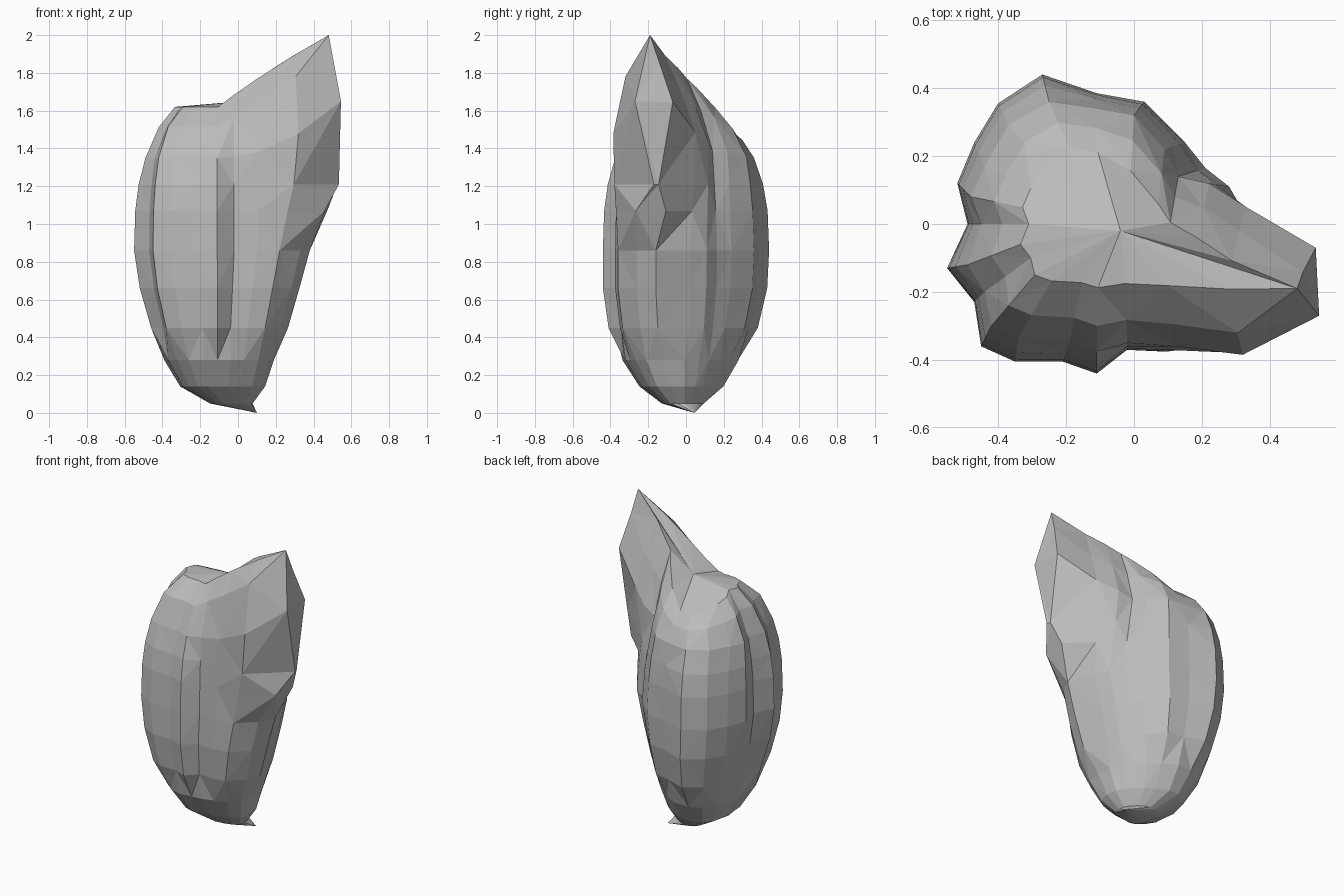
import bpy, bmesh

if "Cube" in bpy.data.objects:
    bpy.data.objects.remove(bpy.data.objects["Cube"])

# plan outlines, counter-clockwise from the spur edge
MID = [(0.33, -0.26), (0.38, -0.16), (0.32, 0.02), (0.28, 0.11), (0.21, 0.165),
       (0.15, 0.24), (0.03, 0.36), (-0.11, 0.385), (-0.27, 0.44), (-0.40, 0.355),
       (-0.47, 0.24), (-0.52, 0.12), (-0.49, 0.0), (-0.55, -0.13), (-0.47, -0.23),
       (-0.45, -0.36), (-0.35, -0.405), (-0.21, -0.405), (-0.11, -0.44), (-0.02, -0.37),
       (0.10, -0.375), (0.22, -0.36)]
UPPER = [(0.545, -0.27), (0.535, -0.07), (0.33, 0.05), (0.22, 0.12), (0.13, 0.14),
         (0.09, 0.22), (0.0, 0.32), (-0.11, 0.34), (-0.25, 0.36), (-0.37, 0.29),
         (-0.44, 0.17), (-0.48, 0.08), (-0.45, 0.0), (-0.49, -0.12), (-0.44, -0.20),
         (-0.42, -0.30), (-0.34, -0.335), (-0.19, -0.345), (-0.11, -0.375), (-0.02, -0.35),
         (0.12, -0.36), (0.32, -0.385)]
N = len(MID)
CX = -0.1  # plan centre

# lower rows: height, left, right, front, back
LOWER = [(0.14, -0.32, 0.165, -0.26, 0.22),
         (0.28, -0.41, 0.215, -0.355, 0.31),
         (0.45, -0.46, 0.265, -0.41, 0.38),
         (0.66, -0.52, 0.325, -0.44, 0.43)]


def lerp(a, b, t):
    return tuple(p + (q - p) * t for p, q in zip(a, b))


def spur(x, reach):
    """0 at the centre, 1 at the tip of the leaning spur."""
    return min(1.0, max(0.0, (x - CX) / reach))


def squeeze(i, row):
    """Mid outline fitted to a row's extents; grooves fade near the foot."""
    z, left, right, front, back = row
    fade = 0.7 if z < 0.3 else 0.0
    x, y = lerp(MID[i], lerp(MID[i - 1], MID[(i + 1) % N], 0.5), fade)
    px = CX + (x - CX) * ((right - CX) / 0.48 if x > CX else (left - CX) / -0.45)
    return (px, y * (back if y > 0 else -front) / 0.44, z)


def shoulder(i, z, t_left, t_right):
    """Blend between the two outlines, the spur side running ahead."""
    t = t_left + (t_right - t_left) * spur(UPPER[i][0], 0.64)
    x, y = lerp(MID[i], UPPER[i], t)
    if i < 2 and z > 1.1:  # lower corner of the spur's end facet
        y = -0.17 + 0.025 * i
    return (x, y, z)


def rim(i):
    x, y = UPPER[i]
    return (x, y, 1.35 + 0.3 * spur(x, 0.64) ** 2)


def crown(i):
    """Upper edge, gathered into the tip of the spur."""
    x, y = UPPER[i]
    u = spur(x, 0.635)
    px = CX + (x - CX) * (0.9 if x > CX else 0.6)
    py = y * (0.62 if y > 0 else 0.5)
    py += (-0.19 - py) * u ** (1.2 if y > 0 else 2)
    return (px, py, 1.62 + 0.38 * spur(px, 0.57) ** 0.9 - 0.5 * max(0, py))


def brow(i):
    """Row between rim and crown, bulging most at the front."""
    a, b = rim(i), crown(i)
    u = spur(a[0], 0.64)
    if i < 2:
        txy, tz = 0.6, 0.6
    elif a[1] < -0.25:
        txy, tz = 0.4 - 0.1 * u, 0.62 + 0.2 * u
    else:
        txy, tz = 0.45, 0.6 - 0.15 * u
    return lerp(a[:2], b[:2], txy) + (a[2] + (b[2] - a[2]) * tz,)


rows = [[squeeze(i, r) for i in range(N)] for r in LOWER]
rows.append([p + (0.86,) for p in MID])
rows.append([shoulder(i, 1.07, 0.1, 0.6) for i in range(N)])
rows.append([shoulder(i, 1.21, 0.4, 0.95) for i in range(N)])
rows += [[f(i) for i in range(N)] for f in (rim, brow, crown)]

bm = bmesh.new()
rings = [[bm.verts.new(co) for co in row] for row in rows]

# faceted sides, alternating diagonals
for j in range(len(rings) - 1):
    for i in range(N):
        a, b = rings[j][i], rings[j][(i + 1) % N]
        c, d = rings[j + 1][(i + 1) % N], rings[j + 1][i]
        tris = ((a, b, c), (a, c, d)) if (i + j) % 2 else ((a, b, d), (b, c, d))
        for t in tris:
            bm.faces.new(t)

# crown and pointed foot
top = bm.verts.new((-0.04, -0.02, 1.645))
foot = bm.verts.new((0.10, 0.045, 0.0))
heel = [bm.verts.new(lerp(v.co, (-0.03, -0.01, 0.015), 0.5)) for v in rings[0]]
for v in heel:  # shallow rounded underside leading to the foot
    v.co.z = 0.05
    v.co.x += 0.02
for i in range(N):
    k = (i + 1) % N
    bm.faces.new((rings[-1][i], rings[-1][k], top))
    bm.faces.new((rings[0][k], rings[0][i], heel[i], heel[k]))
    bm.faces.new((heel[k], heel[i], foot))
bmesh.ops.remove_doubles(bm, verts=bm.verts, dist=0.02)
bmesh.ops.recalc_face_normals(bm, faces=bm.faces)

mesh = bpy.data.meshes.new("rock")
bm.to_mesh(mesh)
bm.free()
stone = bpy.data.materials.new("grey stone")
stone.diffuse_color = (0.5, 0.5, 0.5, 1)
stone.use_nodes = True
stone.node_tree.nodes["Principled BSDF"].inputs["Base Color"].default_value = stone.diffuse_color
mesh.materials.append(stone)
rock = bpy.data.objects.new("rock", mesh)
bpy.context.collection.objects.link(rock)
